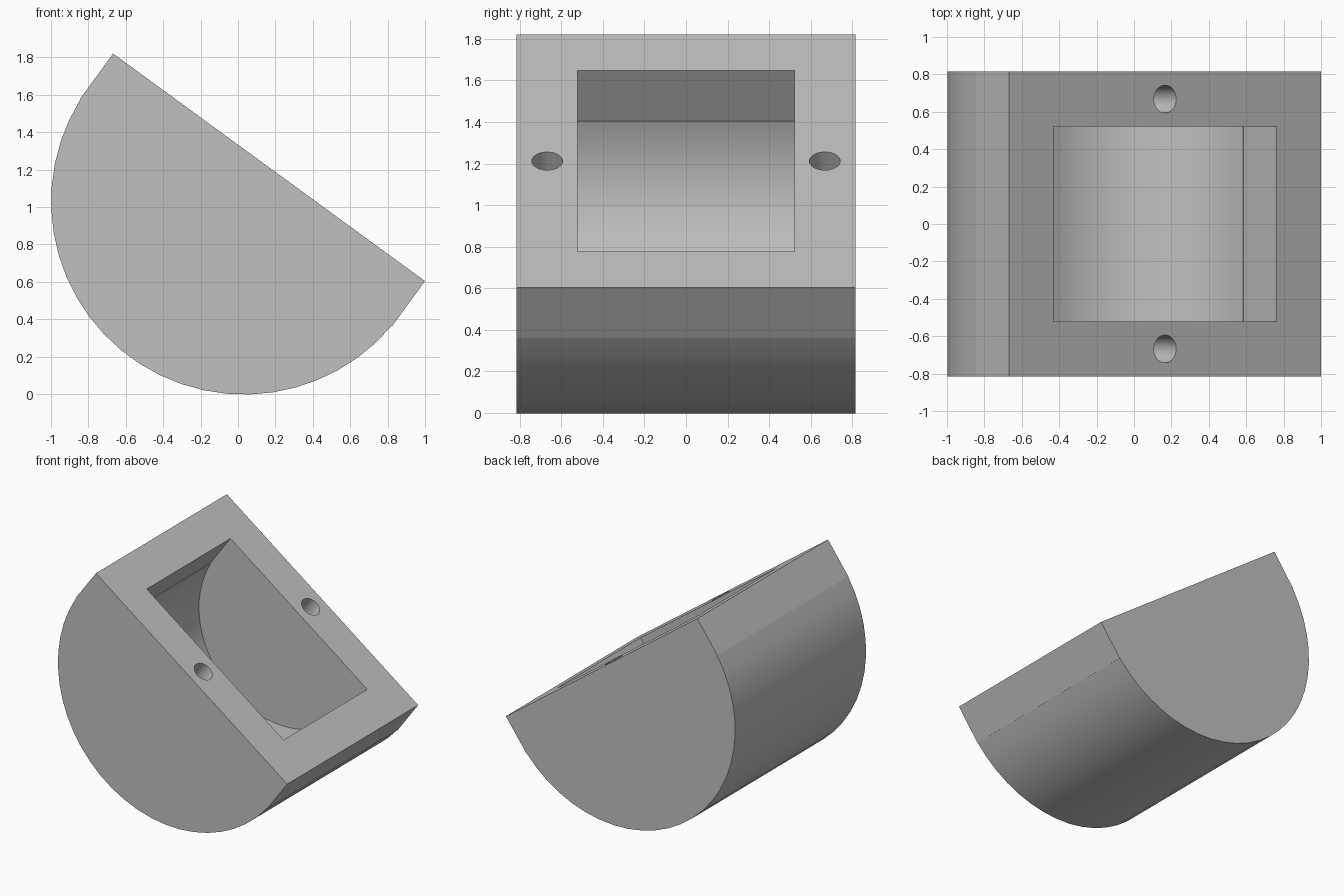
import bpy
import bmesh
import math
from mathutils import Vector

cube = bpy.data.objects.get("Cube")
if cube:
    bpy.data.objects.remove(cube, do_unlink=True)

# Tilted frame of the open face: origin at its middle, U down the slope, N outward
TILT = math.radians(36.1)
MID = Vector((0.166, 0, 1.212))
U = Vector((math.cos(TILT), 0, -math.sin(TILT)))
N = Vector((math.sin(TILT), 0, math.cos(TILT)))

OUTER, WALL = 1.032, 0.294
INNER = OUTER - WALL
HALF_WIDTH = 0.815
AXIS_DEPTH = 0.226      # round centre below the open face
STRAIGHT = 0.30         # depth of the straight sides

grey = bpy.data.materials.new("light grey")
grey.use_nodes = True
colour = (0.53, 0.53, 0.53, 1)
grey.diffuse_color = colour
grey.node_tree.nodes["Principled BSDF"].inputs["Base Color"].default_value = colour


def make_object(name, bm):
    bmesh.ops.recalc_face_normals(bm, faces=bm.faces)
    mesh = bpy.data.meshes.new(name)
    bm.to_mesh(mesh)
    bm.free()
    mesh.materials.append(grey)
    obj = bpy.data.objects.new(name, mesh)
    bpy.context.collection.objects.link(obj)
    return obj


def trough(name, radius, half_width, top, segments=25):
    """Straight-sided profile with a round bottom, extruded along y."""
    start = math.asin((STRAIGHT - AXIS_DEPTH) / radius)
    points = [(radius, top), (radius, -STRAIGHT)]
    for i in range(segments + 1):
        a = start + (math.pi - 2 * start) * i / segments
        points.append((radius * math.cos(a), -AXIS_DEPTH - radius * math.sin(a)))
    points += [(-radius, -STRAIGHT), (-radius, top)]
    bm = bmesh.new()
    verts = [bm.verts.new(MID + U * u + N * w - Vector((0, half_width, 0)))
             for u, w in points]
    face = bm.faces.new(verts)
    moved = bmesh.ops.extrude_face_region(bm, geom=[face])["geom"]
    bmesh.ops.translate(bm, vec=(0, 2 * half_width, 0),
                        verts=[g for g in moved if isinstance(g, bmesh.types.BMVert)])
    return make_object(name, bm)


def screw_hole(name, y, radius=0.074, depth=0.5):
    bm = bmesh.new()
    bmesh.ops.create_cone(bm, cap_ends=True, segments=32, radius1=radius,
                          radius2=radius, depth=2 * depth)
    obj = make_object(name, bm)
    obj.rotation_euler = (0, TILT, 0)
    obj.location = MID + Vector((0, y, 0))
    return obj


# Solid half-round body, and the shapes cut from it
body = trough("half_round_housing", OUTER, HALF_WIDTH, 0)
cutters = [trough("pocket_cutter", INNER, HALF_WIDTH - WALL, 0.2)]
for side, y in (("front", -0.668), ("back", 0.668)):
    cutters.append(screw_hole(side + "_hole_cutter", y))

bpy.context.view_layer.objects.active = body
body.select_set(True)
for cutter in cutters:
    cutter.hide_render = True
    mod = body.modifiers.new(cutter.name, 'BOOLEAN')
    mod.operation = 'DIFFERENCE'
    mod.solver = 'EXACT'
    mod.object = cutter
    bpy.ops.object.modifier_apply(modifier=mod.name)
for cutter in cutters:
    bpy.data.objects.remove(cutter, do_unlink=True)

bpy.ops.object.shade_smooth_by_angle(angle=math.radians(30))
